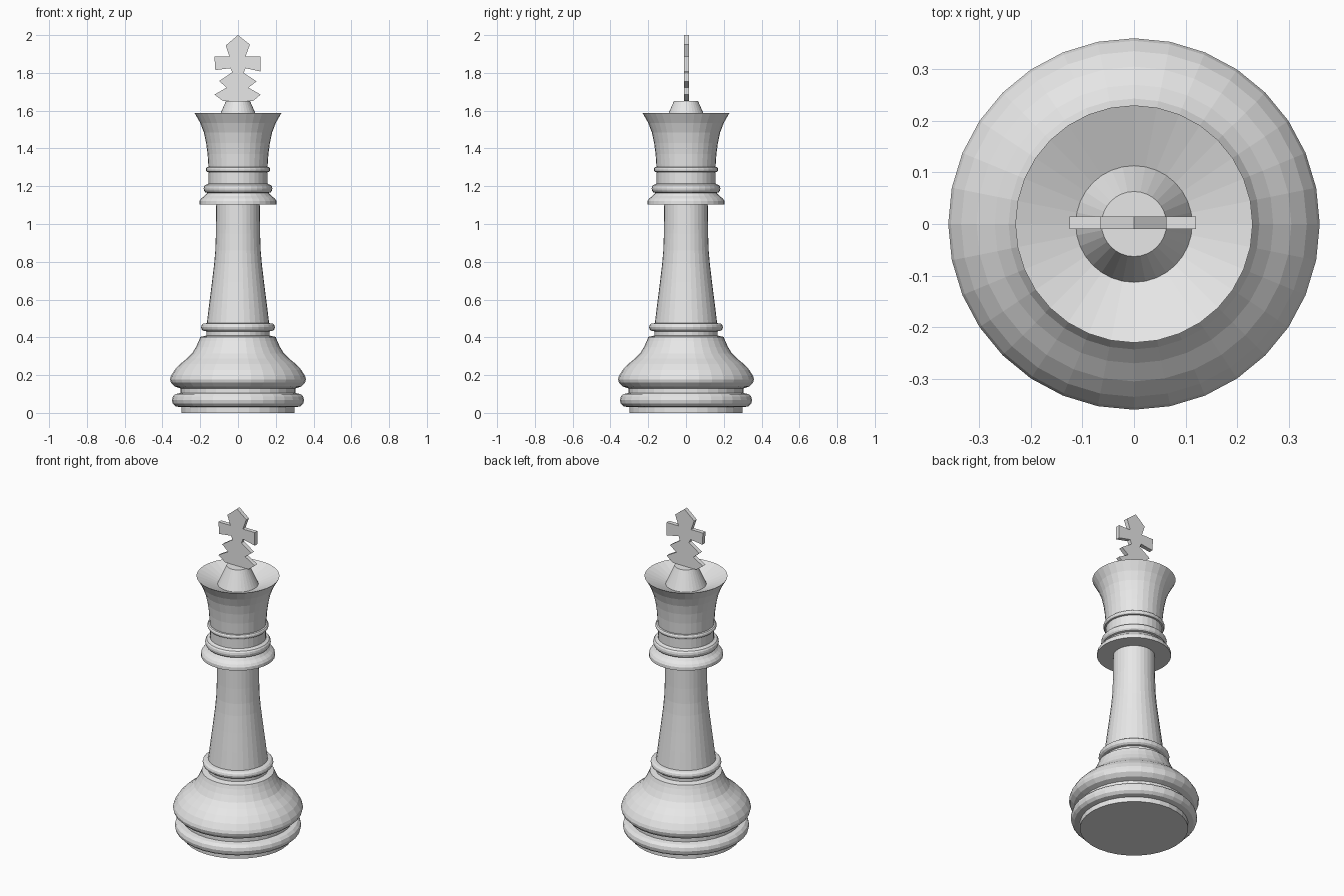
import bpy
import bmesh
import math

cube = bpy.data.objects.get("Cube")
if cube:
    bpy.data.objects.remove(cube, do_unlink=True)

SIDES = 32

grey = bpy.data.materials.new("plain grey")
grey.use_nodes = True
colour = (0.8, 0.8, 0.8, 1)
grey.diffuse_color = colour
grey.node_tree.nodes["Principled BSDF"].inputs["Base Color"].default_value = colour


def finish(name, bm):
    bmesh.ops.recalc_face_normals(bm, faces=bm.faces)
    mesh = bpy.data.meshes.new(name)
    bm.to_mesh(mesh)
    bm.free()
    mesh.materials.append(grey)
    obj = bpy.data.objects.new(name, mesh)
    bpy.context.collection.objects.link(obj)
    return obj


def lathe(name, profile):
    """Turn (radius, height) points around z and close both ends."""
    bm = bmesh.new()
    rings = []
    for r, z in profile:
        rings.append([bm.verts.new((r * math.cos(a), r * math.sin(a), z))
                      for a in (math.tau * i / SIDES for i in range(SIDES))])
    for low, high in zip(rings, rings[1:]):
        for i in range(SIDES):
            j = (i + 1) % SIDES
            bm.faces.new((low[i], low[j], high[j], high[i]))
    bm.faces.new(rings[0])
    bm.faces.new(rings[-1])
    return finish(name, bm)


def bead(r, bulge, z0, z1, steps=6):
    """Rounded ring between two heights."""
    return [(r + bulge * math.sin(math.pi * i / steps) ** 0.8,
             z0 + (z1 - z0) * (1 - math.cos(math.pi * i / steps)) / 2)
            for i in range(steps + 1)]


# Foot with its ring, and the swelling bell above it
lathe("base", [(0.3, 0), (0.3, 0.03)] + bead(0.305, 0.045, 0.03, 0.105) + [
    (0.305, 0.13), (0.335, 0.14), (0.355, 0.16), (0.36, 0.178), (0.355, 0.195),
    (0.335, 0.228), (0.305, 0.26), (0.27, 0.288), (0.243, 0.315),
    (0.222, 0.35), (0.208, 0.38), (0.2, 0.402), (0.165, 0.41)])

# Tapering shaft with its lower ring
lathe("shaft", [(0.168, 0.405)] + bead(0.168, 0.028, 0.432, 0.475) + [
    (0.165, 0.475), (0.152, 0.58), (0.138, 0.69), (0.126, 0.79), (0.12, 0.86),
    (0.117, 0.95), (0.115, 1.11)])

# Collar rings, flared crown with a dished top, and the cross mount
lathe("crown", [(0.205, 1.103), (0.204, 1.122), (0.195, 1.135), (0.178, 1.148),
                (0.168, 1.16)] + bead(0.162, 0.02, 1.165, 1.21) + [
    (0.155, 1.215), (0.155, 1.27)] + bead(0.156, 0.014, 1.275, 1.302) + [
    (0.157, 1.31), (0.161, 1.37), (0.169, 1.43), (0.181, 1.485),
    (0.2, 1.535), (0.23, 1.588), (0.113, 1.54), (0.063, 1.652)])

# Flat cross plate
right = [(0.063, 1.95), (0.04, 1.887), (0.12, 1.887), (0.12, 1.807), (0.04, 1.825),
         (0.03, 1.8), (0.098, 1.755), (0.055, 1.722), (0.12, 1.685), (0.08, 1.652)]
left = [(-0.08, 1.652), (-0.125, 1.685), (-0.06, 1.722), (-0.1, 1.757), (-0.03, 1.803),
        (-0.04, 1.825), (-0.12, 1.815), (-0.125, 1.887), (-0.045, 1.887), (-0.065, 1.945)]
bm = bmesh.new()
face = bm.faces.new([bm.verts.new((x, -0.01, z)) for x, z in [(0, 2)] + right + left])
side = bmesh.ops.extrude_face_region(bm, geom=[face])["geom"]
bmesh.ops.translate(bm, vec=(0, 0.025, 0),
                    verts=[v for v in side if isinstance(v, bmesh.types.BMVert)])
finish("cross", bm)
